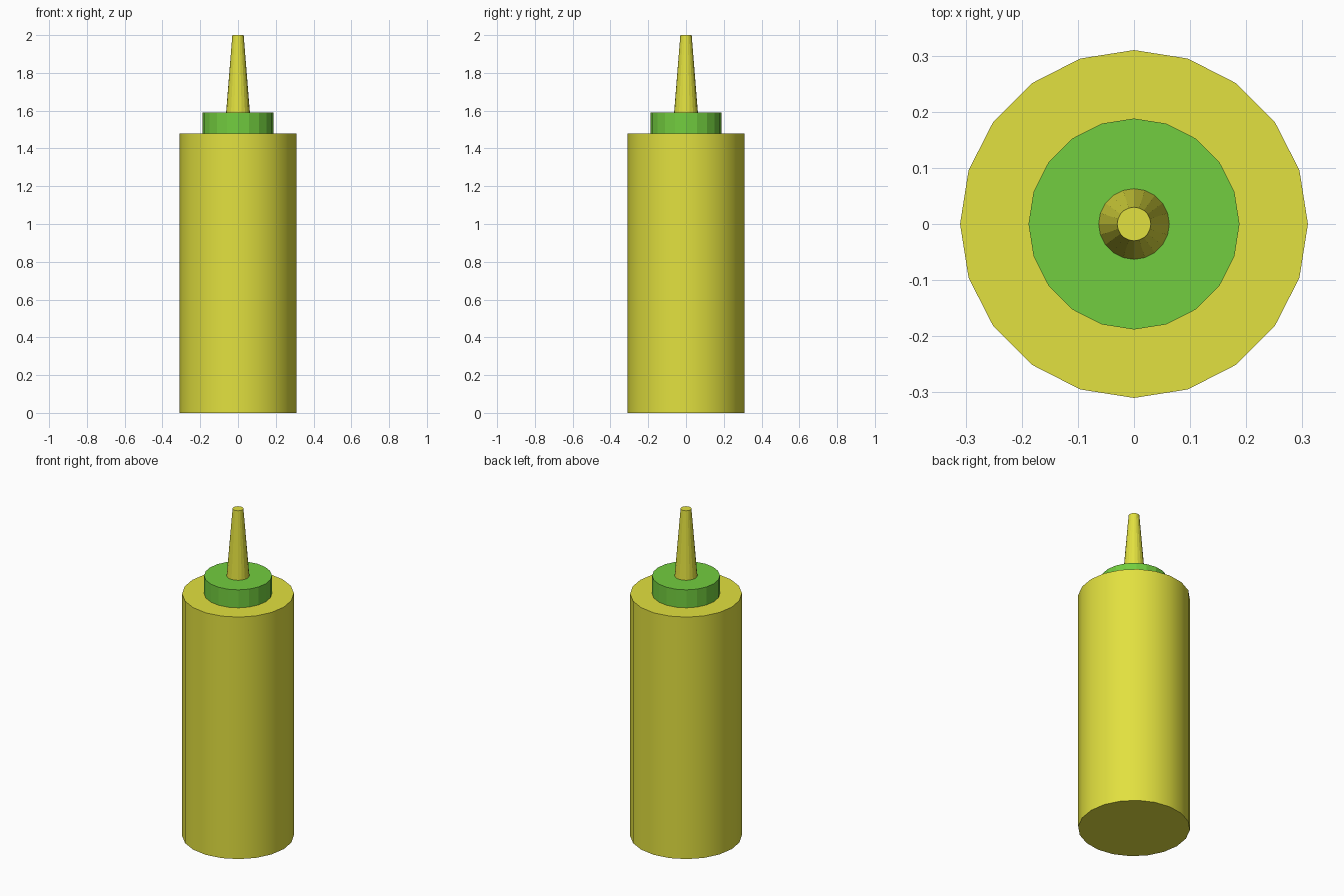
import bpy
import math

if "Cube" in bpy.data.objects:
    bpy.data.objects.remove(bpy.data.objects["Cube"])

SIDES = 20


def material(name, color):
    mat = bpy.data.materials.new(name)
    mat.diffuse_color = color
    mat.use_nodes = True
    mat.node_tree.nodes["Principled BSDF"].inputs["Base Color"].default_value = mat.diffuse_color
    return mat


def tapered_part(name, r_bottom, r_top, z_bottom, z_top, mat):
    bpy.ops.mesh.primitive_cone_add(
        vertices=SIDES, radius1=r_bottom, radius2=r_top,
        depth=z_top - z_bottom, location=(0, 0, (z_bottom + z_top) / 2))
    obj = bpy.context.object
    obj.name = name
    obj.data.materials.append(mat)
    return obj


yellow = material("yellow_plastic", (0.76, 0.75, 0.05, 1))
green = material("green_plastic", (0.17, 0.61, 0.05, 1))

# Bottle body: smooth round wall with crisp flat ends
tapered_part("bottle_body", 0.31, 0.31, 0.0, 1.48, yellow)
bpy.ops.object.shade_smooth_by_angle(angle=math.radians(30))

# Faceted screw collar
tapered_part("collar", 0.188, 0.188, 1.48, 1.59, green)

# Tapered nozzle
tapered_part("nozzle", 0.063, 0.03, 1.59, 2.0, yellow)
